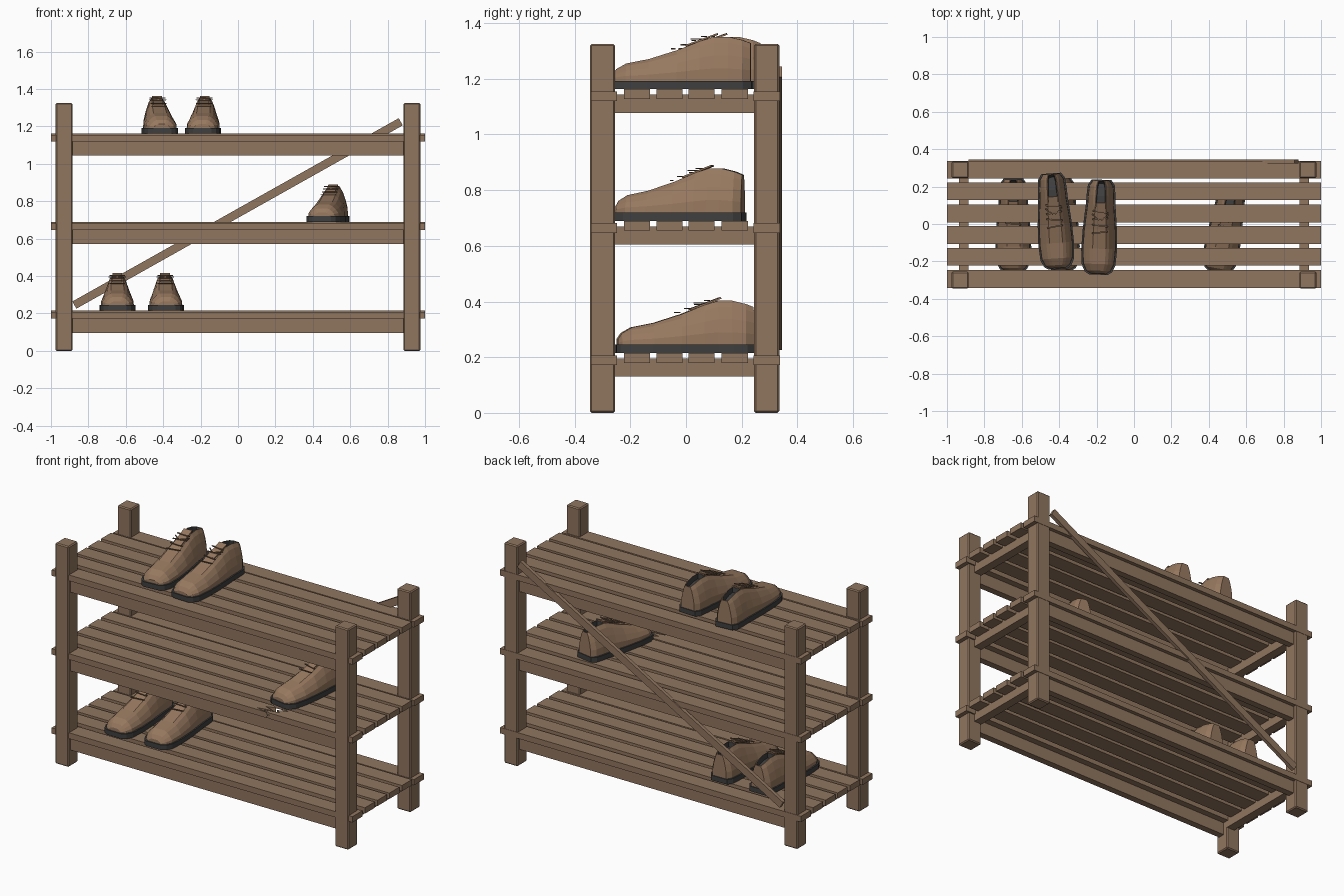
import bpy, bmesh, math
from mathutils import Matrix, Vector

cube = bpy.data.objects.get("Cube")
if cube:
    bpy.data.objects.remove(cube, do_unlink=True)


def material(name, rgb):
    m = bpy.data.materials.new(name)
    m.use_nodes = True
    m.diffuse_color = (*rgb, 1)
    m.node_tree.nodes["Principled BSDF"].inputs["Base Color"].default_value = (*rgb, 1)
    return m


WOOD = material("brown wood", (0.28, 0.18, 0.114))
LEATHER = material("tan leather", (0.31, 0.19, 0.115))
RUBBER = material("dark grey rubber", (0.05, 0.05, 0.052))
LACE = material("dark brown lace", (0.17, 0.105, 0.065))


def finish(name, bm, *mats):
    bmesh.ops.recalc_face_normals(bm, faces=bm.faces[:])
    mesh = bpy.data.meshes.new(name)
    bm.to_mesh(mesh)
    bm.free()
    for m in mats:
        mesh.materials.append(m)
    ob = bpy.data.objects.new(name, mesh)
    bpy.context.collection.objects.link(ob)
    return ob


def box(name, lo, hi, mat, bevel=0.0):
    lo, hi = Vector(lo), Vector(hi)
    bm = bmesh.new()
    bmesh.ops.create_cube(bm, size=1)
    bmesh.ops.scale(bm, vec=hi - lo, verts=bm.verts)
    bmesh.ops.translate(bm, vec=(lo + hi) / 2, verts=bm.verts)
    if bevel:
        bmesh.ops.bevel(bm, geom=bm.edges[:], offset=bevel, segments=1, affect='EDGES')
    return finish(name, bm, mat)


def plate(name, outline, z0, z1, mat):
    """Flat outline raised into a solid plate."""
    bm = bmesh.new()
    face = bm.faces.new([bm.verts.new((x, y, z0)) for x, y in outline])
    top = bmesh.ops.extrude_face_region(bm, geom=[face])["geom"]
    bmesh.ops.translate(bm, vec=(0, 0, z1 - z0),
                        verts=[v for v in top if isinstance(v, bmesh.types.BMVert)])
    return finish(name, bm, mat)


# Corner posts
for sx, side in ((-1, "right"), (1, "left")):
    for y, end in ((-0.3, "front"), (0.29, "back")):
        box(f"{end}_{side}_post", (sx * 0.93 - 0.045, y - 0.045, 0),
            (sx * 0.93 + 0.045, y + 0.045, 1.325), WOOD, 0.006)

# Shelves: slats, long rails and end rails
SLATS = [-0.294, -0.176, -0.059, 0.056, 0.175, 0.29]
for shelf, top in (("lower", 0.215), ("middle", 0.69), ("upper", 1.163)):
    for i, y in enumerate(SLATS):
        outer = i in (0, 5)
        t = top - (0.008 if outer else 0)
        y0, y1 = y - 0.047, y + 0.047
        if shelf == "middle" and i == 0:
            # Broken front slat with splintered ends
            w = y1 - y0
            for part, end, jag in (("right", -1, (.43, .35, .45, .38, .44, .41)),
                                   ("left", 1, (.45, .40, .49, .46, .52, .47))):
                edge = [(x, y0 + w * k / 5) for k, x in enumerate(jag)]
                plate(f"broken_slat_{part}", [(end, y0)] + edge + [(end, y1)],
                      t - 0.035, t, WOOD)
            continue
        box(f"{shelf}_slat_{i + 1}", (-1, y0, t - 0.035), (1, y1, t), WOOD)
    for y, end in ((-0.305, "front"), (0.295, "back")):
        box(f"{shelf}_{end}_rail", (-0.9, y - 0.02, top - 0.118),
            (0.9, y + 0.02, top - 0.03), WOOD)
    for sx, side in ((-1, "right"), (1, "left")):
        box(f"{shelf}_{side}_end_rail", (sx * 0.91 - 0.026, -0.27, top - 0.085),
            (sx * 0.91 + 0.026, 0.26, top - 0.02), WOOD)

# Hanging splinters under the break
for x, turn in ((0.36, 0.05), (0.46, -0.06)):
    splinter = box("splinter", (-0.06, -0.004, -0.003), (0.06, 0.004, 0.003), WOOD)
    splinter.matrix_world = Matrix.Translation((x, -0.337, 0.666)) @ Matrix.Rotation(turn, 4, 'Y')

# Diagonal back brace
a, b = Vector((-0.875, 0, 0.245)), Vector((0.87, 0, 1.225))
half = (b - a).length / 2
brace = box("back_brace", (-half, -0.011, -0.022), (half, 0.011, 0.022), WOOD)
brace.matrix_world = (Matrix.Translation((a + b) / 2 + Vector((0, 0.334, 0)))
                      @ Matrix.Rotation(-math.atan2(b.z - a.z, b.x - a.x), 4, 'Y'))

# Shoe stations from toe to heel: position, half width, height
STATIONS = [(-.25, .042, .05), (-.235, .065, .072), (-.2, .082, .092), (-.12, .088, .108),
            (-.02, .084, .14), (.06, .076, .172), (.11, .071, .188), (.16, .069, .188),
            (.21, .064, .176), (.238, .045, .165)]
PROFILE = [(1, 0), (.98, .28), (.82, .58), (.6, .86), (.4, 1)]
SOLE = 0.03


def shoe_upper(name):
    bm = bmesh.new()
    half_ring = PROFILE + [(-u, v) for u, v in reversed(PROFILE)]
    rings = [[bm.verts.new((u * w, y, SOLE + v * (h - SOLE))) for u, v in half_ring]
             for y, w, h in STATIONS]
    n, mouth = len(half_ring), []
    for j in range(len(rings) - 1):
        for k in range(n):
            r, s, k2 = rings[j], rings[j + 1], (k + 1) % n
            f = bm.faces.new((r[k], r[k2], s[k2], s[k]))
            if k == len(PROFILE) - 1 and STATIONS[j][0] > 0.1:
                mouth.append(f)
    bm.faces.new(rings[0])
    bm.faces.new(rings[-1])
    bmesh.ops.recalc_face_normals(bm, faces=bm.faces[:])
    # Sunken foot opening at the heel
    bmesh.ops.inset_region(bm, faces=mouth, thickness=0.004)
    walls = bmesh.ops.inset_region(bm, faces=mouth, thickness=0.003, depth=-0.03)["faces"]
    for f in mouth + walls:
        f.material_index = 1
    return finish(name, bm, LEATHER, RUBBER)


def shoe(name, x, y, z, degrees, stretch=1.0):
    parts = [shoe_upper(name + "_upper")]
    rim = [(w + 0.008, p + (-0.006 if p < 0 else 0.004)) for p, w, h in STATIONS]
    parts.append(plate(name + "_sole", rim + [(-w, p) for w, p in reversed(rim)],
                       0, SOLE, RUBBER))
    # Tongue rising to the opening
    tongue = box(name + "_tongue", (-0.026, -0.06, -0.003), (0.026, 0.06, 0.003), LEATHER)
    tongue.data.transform(Matrix.Translation((0, 0.065, 0.177)) @ Matrix.Rotation(0.36, 4, 'X'))
    parts.append(tongue)
    # Laces across the instep, plus a loose bow
    for k in range(4):
        py = -0.035 + k * 0.036
        lace = box(f"{name}_lace_{k + 1}", (-0.042, -0.004, -0.002), (0.042, 0.004, 0.002), LACE)
        lace.data.transform(Matrix.Translation((0, py, 0.145 + k * 0.0145))
                            @ Matrix.Rotation(0.12 * (-1) ** k, 4, 'Z'))
        parts.append(lace)
    for s in (-1, 1):
        bow = box(name + "_bow", (-0.025, -0.003, -0.002), (0.025, 0.003, 0.002), LACE)
        bow.data.transform(Matrix.Translation((s * 0.025, 0.045, 0.18))
                           @ Matrix.Rotation(s * 0.7, 4, 'Z'))
        parts.append(bow)
    place = (Matrix.Translation((x, y, z)) @ Matrix.Rotation(math.radians(degrees), 4, 'Z')
             @ Matrix.Diagonal((1, stretch, 1, 1)))
    for p in parts:
        p.matrix_world = place


shoe("upper_shoe_a", -0.425, 0.022, 1.163, 4, 1.03)
shoe("upper_shoe_b", -0.182, -0.01, 1.163, -2, 1.02)
shoe("middle_shoe", 0.49, -0.018, 0.69, -10, 0.95)
shoe("lower_shoe_a", -0.645, 0.0, 0.215, 0)
shoe("lower_shoe_b", -0.388, 0.005, 0.215, 1)
